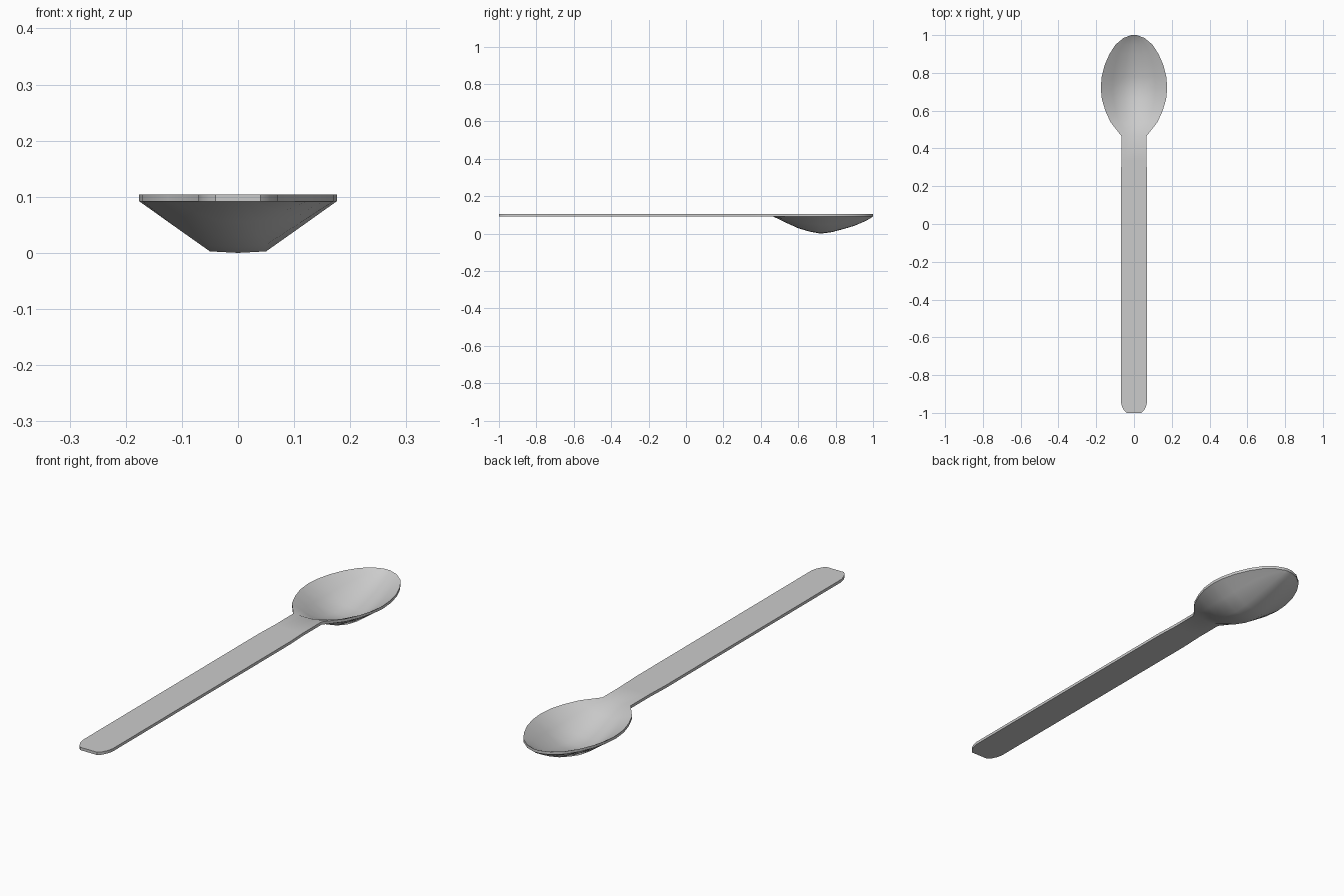
import bpy, bmesh

if "Cube" in bpy.data.objects:
    bpy.data.objects.remove(bpy.data.objects["Cube"])

THICK = 0.012
RIM = 0.092  # underside height of handle and rim

# (y, half width, bowl depth) from handle end to bowl tip
stations = [
    (-1.0, 0.040, 0), (-0.988, 0.052, 0), (-0.965, 0.064, 0), (-0.94, 0.070, 0),
    (0.24, 0.070, 0), (0.34, 0.066, 0), (0.465, 0.066, 0),
    (0.54, 0.125, 0.036), (0.60, 0.152, 0.063), (0.66, 0.170, 0.081),
    (0.72, 0.176, 0.092), (0.78, 0.171, 0.084), (0.84, 0.156, 0.068),
    (0.90, 0.130, 0.050), (0.95, 0.097, 0.029), (0.985, 0.055, 0.011),
    (1.0, 0.014, 0),
]
# cross-section: fraction of half width, fraction of depth
section = [(-1, 0), (-0.64, 0.49), (-0.285, 0.97), (0, 1),
           (0.285, 0.97), (0.64, 0.49), (1, 0)]

# Lower skin of the spoon
bm = bmesh.new()
rows = [[bm.verts.new((w * u, y, RIM - d * f)) for u, f in section]
        for y, w, d in stations]
for a, b in zip(rows, rows[1:]):
    for i in range(len(section) - 1):
        bm.faces.new((a[i], a[i + 1], b[i + 1], b[i]))

# Raise a copy to give the upper skin and the vertical edge
res = bmesh.ops.extrude_face_region(bm, geom=bm.faces[:], use_keep_orig=True)
top = [g for g in res["geom"] if isinstance(g, bmesh.types.BMVert)]
bmesh.ops.translate(bm, verts=top, vec=(0, 0, THICK))
bmesh.ops.recalc_face_normals(bm, faces=bm.faces[:])

mesh = bpy.data.meshes.new("spoon")
bm.to_mesh(mesh)
bm.free()
spoon = bpy.data.objects.new("spoon", mesh)
bpy.context.collection.objects.link(spoon)
bpy.context.view_layer.objects.active = spoon
spoon.select_set(True)
bpy.ops.object.shade_smooth_by_angle(angle=0.7)
